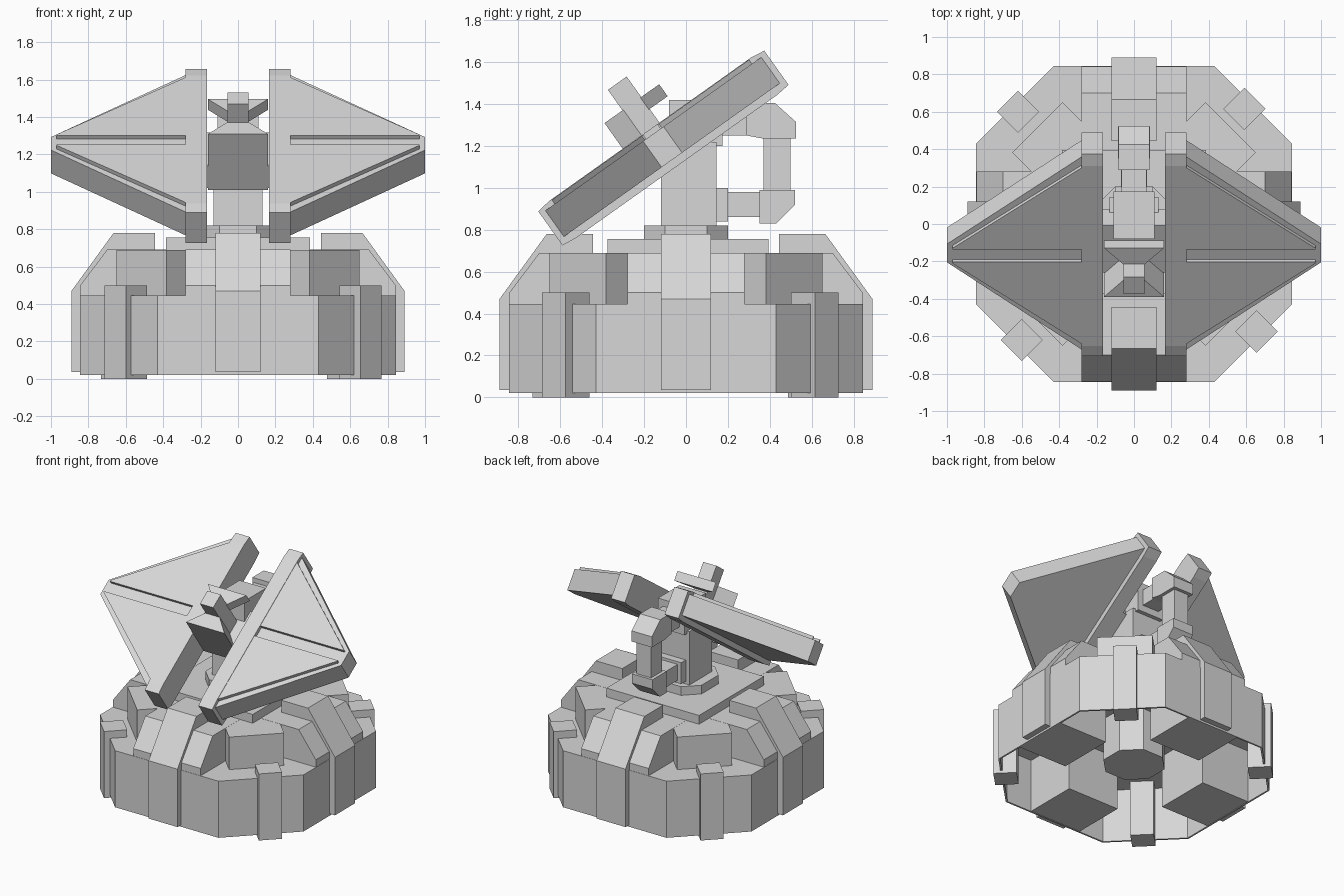
import bpy, bmesh, math
from mathutils import Matrix, Vector

old = bpy.data.objects.get("Cube")
if old:
    bpy.data.objects.remove(old, do_unlink=True)

grey = bpy.data.materials.new("plain grey")
grey.use_nodes = True
grey.diffuse_color = (0.68, 0.68, 0.68, 1)
grey.node_tree.nodes["Principled BSDF"].inputs["Base Color"].default_value = (0.68, 0.68, 0.68, 1)


def loft(name, loops, m=Matrix()):
    """Skin a series of equal-length loops and cap both ends."""
    bm = bmesh.new()
    rows = [[bm.verts.new(m @ Vector(p)) for p in loop] for loop in loops]
    n = len(rows[0])
    for a, b in zip(rows, rows[1:]):
        for i in range(n):
            j = (i + 1) % n
            bm.faces.new((a[i], a[j], b[j], b[i]))
    bm.faces.new(rows[0][::-1])
    bm.faces.new(rows[-1])
    bmesh.ops.recalc_face_normals(bm, faces=bm.faces)
    mesh = bpy.data.meshes.new(name)
    bm.to_mesh(mesh)
    bm.free()
    ob = bpy.data.objects.new(name, mesh)
    mesh.materials.append(grey)
    bpy.context.collection.objects.link(ob)
    return ob


def prism(name, pts, z0, z1, m=Matrix()):
    """Plan outline raised from z0 to z1."""
    return loft(name, [[(x, y, z) for x, y in pts] for z in (z0, z1)], m)


def side_prism(name, pts, half, m=Matrix()):
    """(y, z) outline extruded across x."""
    return loft(name, [[(x, y, z) for y, z in pts] for x in (-half, half)], m)


def box(name, x0, x1, y0, y1, z0, z1, m=Matrix()):
    return prism(name, [(x0, y0), (x1, y0), (x1, y1), (x0, y1)], z0, z1, m)


def octagon(a, b):
    return [(a, -b), (a, b), (b, a), (-b, a), (-a, b), (-a, -b), (-b, -a), (b, -a)]


def turn(deg):
    return Matrix.Rotation(math.radians(deg), 4, 'Z')


# Hollow thin-walled octagonal base and its core
def base_loop(s, z):
    return [(x * s, y * s, z) for x, y in octagon(0.845, 0.43)]


loft("base_shell", [base_loop(0.985, 0.42), base_loop(0.985, 0.02),
                    base_loop(1, 0.02), base_loop(1, 0.445)])
prism("base_core", octagon(0.2, 0.085), 0.1, 0.5)

# Four buttresses, ribs, footings and corner blocks
for k in range(4):
    m = turn(90 * k)
    side_prism(f"buttress_{k}", [(0.1, 0.43), (0.843, 0.43), (0.843, 0.5), (0.7, 0.69), (0.1, 0.69)], 0.28, m)
    side_prism(f"rib_{k}", [(0.8, 0.035), (0.89, 0.035), (0.89, 0.47), (0.665, 0.78),
                            (0.445, 0.78), (0.445, 0.6), (0.8, 0.42)], 0.12, m)
    box(f"footing_{k}", -0.215, 0.215, 0.43, 0.84, 0.022, 0.44, m)
    box(f"corner_block_{k}", -0.19, 0.19, 0.15, 0.73, 0.43, 0.689, turn(90 * k + 45))

# Corner posts
for k, (x, y) in enumerate([(0.59, 0.615), (-0.62, 0.6), (-0.6, -0.62), (0.655, -0.575)]):
    box(f"corner_post_{k}", -0.08, 0.08, -0.08, 0.08, 0, 0.5, Matrix.Translation((x, y, 0)) @ turn(45))

# Deck, collar and column
box("deck_plate", -0.385, 0.385, -0.375, 0.395, 0.66, 0.755)
prism("collar", octagon(0.2, 0.1), 0.74, 0.82)
box("column", -0.13, 0.13, -0.12, 0.145, 0.8, 1.22)
box("column_head", -0.11, 0.11, -0.08, 0.175, 1.2, 1.42)

# Rear support post with its two links
box("rear_post", -0.06, 0.06, 0.37, 0.5, 0.9, 1.3)
side_prism("rear_post_head", [(0.29, 1.25), (0.37, 1.235), (0.525, 1.235), (0.525, 1.315), (0.425, 1.405), (0.29, 1.405)], 0.084)
side_prism("rear_post_foot", [(0.35, 0.99), (0.52, 0.99), (0.52, 0.92), (0.43, 0.83), (0.35, 0.83)], 0.085)
box("upper_link", -0.068, 0.068, 0.1, 0.36, 1.25, 1.37)
box("lower_link", -0.07, 0.07, 0.13, 0.36, 0.86, 0.98)
box("lower_link_mount", -0.1, 0.1, 0.13, 0.2, 0.84, 1.0)

# Tilted dish frame: local y runs up the slope, local z is the facing direction
tilt = Matrix.Translation((0, -0.108, 1.19)) @ Matrix.Rotation(math.radians(35.4), 4, 'X')
box("dish_body", -0.17, 0.17, -0.155, 0.155, -0.1, 0.045, tilt)

for side, s in (("left", 1), ("right", -1)):
    # Rail slightly thicker than the wing, tapering at both ends
    rail = [(-0.662, -0.1), (-0.59, -0.108), (0.59, -0.108), (0.662, -0.1),
            (0.662, 0.1), (0.59, 0.11), (-0.59, 0.11), (-0.662, 0.1)]
    side_prism(f"{side}_rail", rail, 0.0575, tilt @ Matrix.Translation((s * 0.2225, 0, 0)))
    wing = [(0.27, -0.64), (1.0, -0.06), (1.0, 0.06), (0.27, 0.64)]
    prism(f"{side}_wing", [(s * x, y) for x, y in wing], -0.07, 0.083, tilt)
    # Raised triangular panels
    for part, t in (("upper", 1), ("lower", -1)):
        panel = [(0.27, 0.042), (0.97, 0.042), (0.97, 0.05), (0.27, 0.585)]
        prism(f"{side}_{part}_panel", [(s * x, t * y) for x, y in panel], 0.06, 0.107, tilt)

# Central emitter: two flared wedges around a square horn
wedge = [(-0.16, 0.16), (-0.055, 0.05), (0.055, 0.05), (0.16, 0.16)]
prism("emitter_lower_wedge", [(x, -y) for x, y in wedge], -0.107, 0.26, tilt)
prism("emitter_upper_wedge", wedge, 0.19, 0.26, tilt)
box("emitter_horn", -0.055, 0.055, -0.055, 0.055, 0.0, 0.38, tilt)
